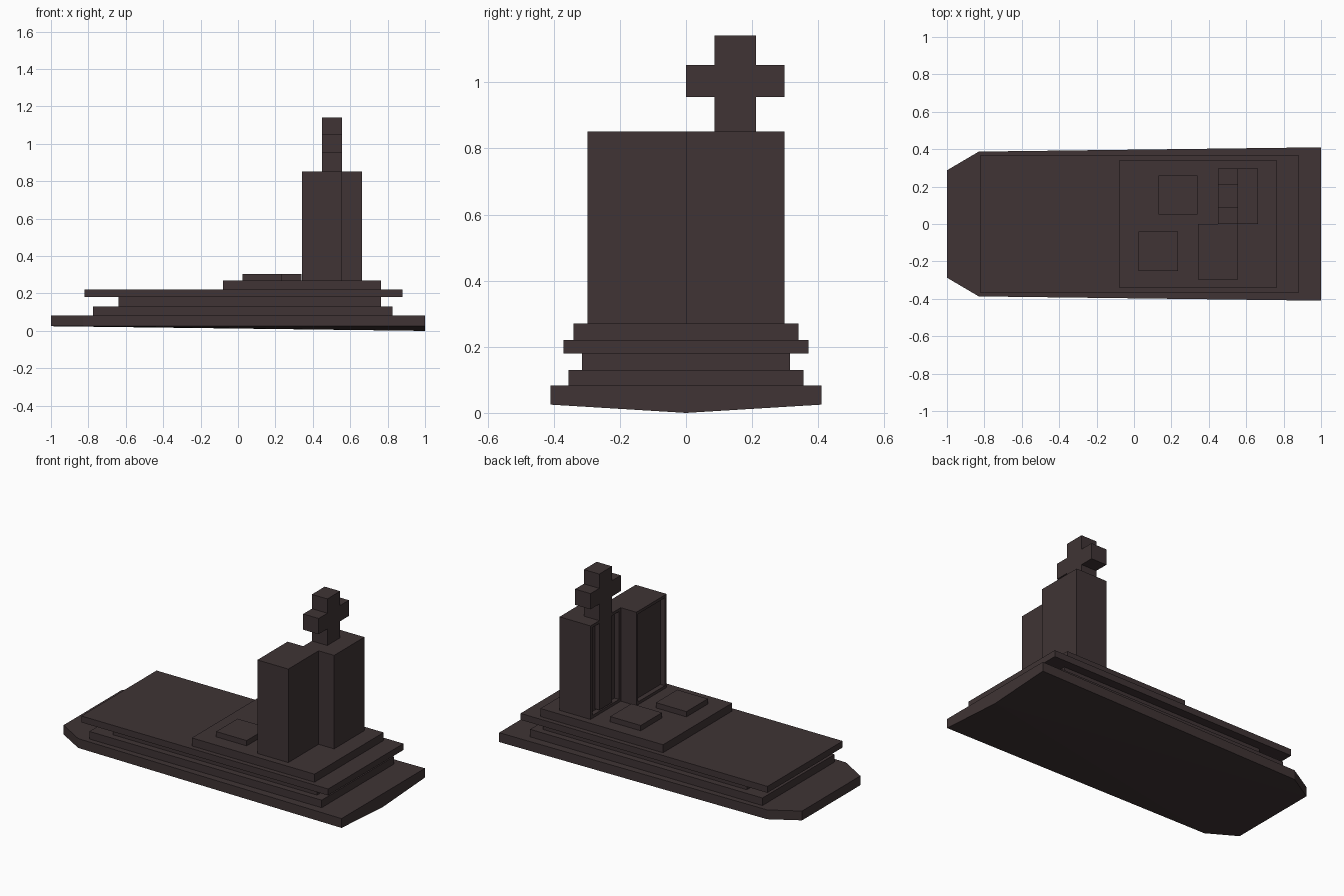
import bpy, bmesh

if "Cube" in bpy.data.objects:
    bpy.data.objects.remove(bpy.data.objects["Cube"])

stone = bpy.data.materials.new("dark_stone")
stone.diffuse_color = (0.05, 0.034, 0.035, 1)
stone.use_nodes = True
stone.node_tree.nodes["Principled BSDF"].inputs["Base Color"].default_value = stone.diffuse_color


def finish(name, bm):
    bmesh.ops.recalc_face_normals(bm, faces=bm.faces)
    mesh = bpy.data.meshes.new(name)
    bm.to_mesh(mesh)
    bm.free()
    mesh.materials.append(stone)
    obj = bpy.data.objects.new(name, mesh)
    bpy.context.collection.objects.link(obj)
    return obj


def box_bm(x, y, z):
    bm = bmesh.new()
    bmesh.ops.create_cube(bm, size=1)
    for v in bm.verts:
        v.co = [lo if c < 0 else hi for c, (lo, hi) in zip(v.co, (x, y, z))]
    return bm


def box(name, x, y, z):
    return finish(name, box_bm(x, y, z))


def headstone(name, x, y, z, frame=0.025, depth=0.03):
    # block with a framed recess on the side facing the slab
    bm = box_bm(x, y, z)
    bmesh.ops.recalc_face_normals(bm, faces=bm.faces)
    front = min(bm.faces, key=lambda f: f.calc_center_median().x)
    bmesh.ops.inset_region(bm, faces=[front], thickness=frame)
    ext = bmesh.ops.extrude_face_region(bm, geom=[front])["geom"]
    for v in ext:
        if isinstance(v, bmesh.types.BMVert):
            v.co.x += depth
    if front.is_valid:
        bmesh.ops.delete(bm, geom=[front], context='FACES_ONLY')
    return finish(name, bm)


# ground slab: chamfered at one end, underside dipping to a low point at the other
half = [(-1, 0.287), (-0.83, 0.387), (1, 0.41)]
outline = [(x, -y) for x, y in half] + [(1, 0)] + half[::-1]
bm = bmesh.new()
top = [bm.verts.new((x, y, 0.083)) for x, y in outline]
low = [bm.verts.new((x, y, 0.0 if y == 0 else 0.025)) for x, y in outline]
n = len(outline)
bm.faces.new(top)
for i in range(n):
    j = (i + 1) % n
    bm.faces.new((low[i], low[j], top[j], top[i]))
tip = 3
for k in range(1, n - 1):
    bm.faces.new((low[tip], low[(tip + k) % n], low[(tip + k + 1) % n]))
finish("ground_slab", bm)

# stacked tiers
for name, x, w, z in (
    ("lower_step", (-0.775, 0.825), 0.355, (0.083, 0.13)),
    ("recessed_step", (-0.64, 0.765), 0.315, (0.13, 0.18)),
    ("cover_slab", (-0.82, 0.88), 0.37, (0.18, 0.22)),
    ("headstone_plinth", (-0.08, 0.765), 0.34, (0.22, 0.27)),
):
    box(name, x, (-w, w), z)

# small square pads
box("left_pad", (0.025, 0.235), (-0.25, -0.04), (0.27, 0.303))
box("right_pad", (0.13, 0.34), (0.05, 0.26), (0.27, 0.303))

# two offset headstones
headstone("front_headstone", (0.342, 0.555), (-0.298, 0), (0.27, 0.852))
headstone("rear_headstone", (0.449, 0.662), (0, 0.298), (0.27, 0.852))

# cross, its shaft running down into the recess; one cross-shaped profile
y0, y1, a0, a1 = 0.086, 0.212, 0.0, 0.298
zb, zl, zh, zt = 0.295, 0.955, 1.053, 1.142
profile = [(y0, zb), (y1, zb), (y1, zl), (a1, zl), (a1, zh), (y1, zh),
           (y1, zt), (y0, zt), (y0, zh), (a0, zh), (a0, zl), (y0, zl)]
bm = bmesh.new()
face = bm.faces.new([bm.verts.new((0.449, y, z)) for y, z in profile])
ext = bmesh.ops.extrude_face_region(bm, geom=[face])["geom"]
for v in ext:
    if isinstance(v, bmesh.types.BMVert):
        v.co.x = 0.555
finish("cross", bm)
